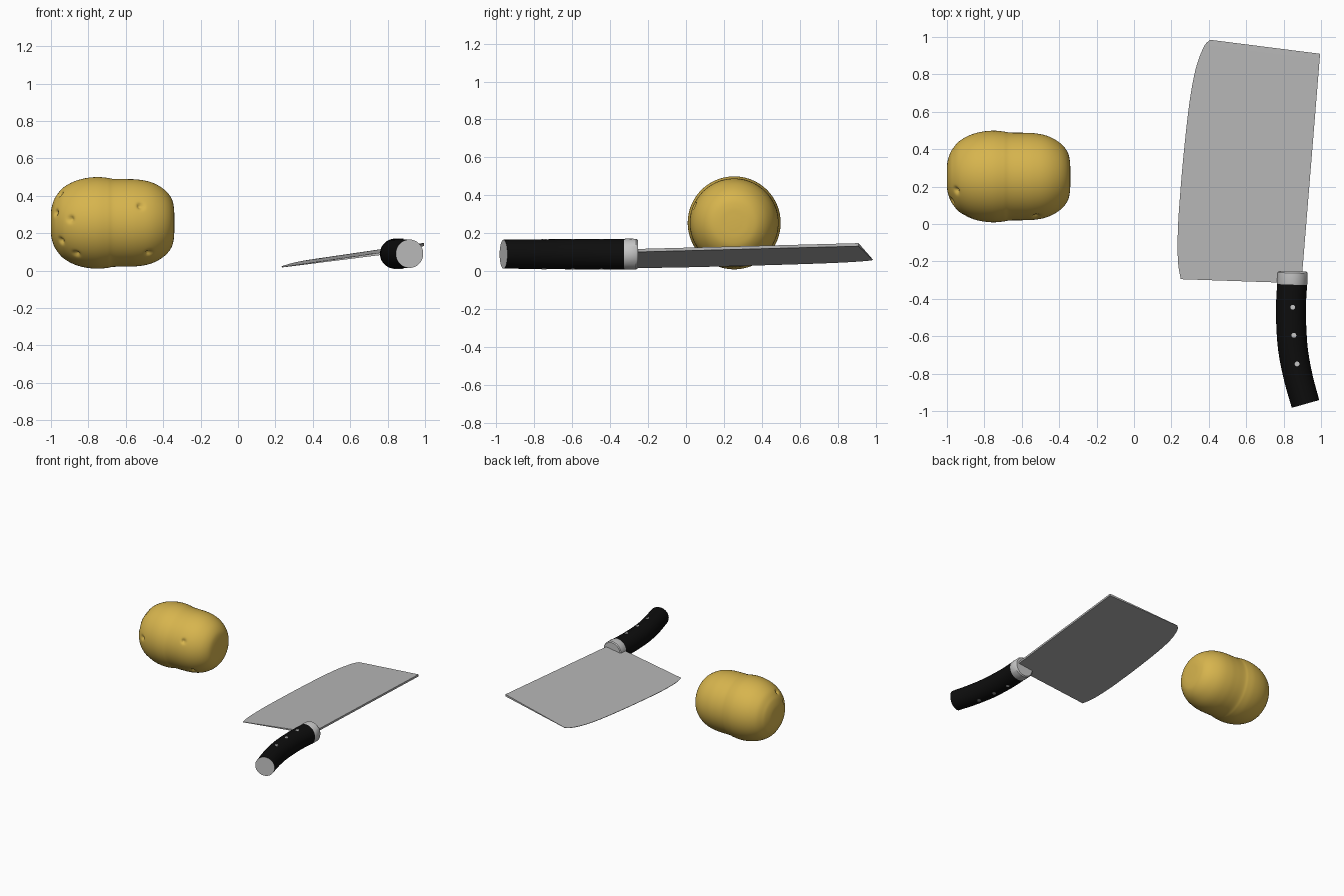
import bpy, bmesh, math
from mathutils import Vector

if "Cube" in bpy.data.objects:
    bpy.data.objects.remove(bpy.data.objects["Cube"])


def material(name, rgb):
    m = bpy.data.materials.new(name)
    m.diffuse_color = (*rgb, 1)
    m.use_nodes = True
    m.node_tree.nodes["Principled BSDF"].inputs["Base Color"].default_value = m.diffuse_color
    return m


SKIN = material("potato skin", (0.68, 0.46, 0.075))
STEEL = material("blade steel", (0.47, 0.47, 0.47))
BRIGHT = material("bright steel", (0.56, 0.56, 0.56))
BLACK = material("black handle", (0.004, 0.004, 0.004))


def finish(name, bm, mats, angle=35):
    bmesh.ops.recalc_face_normals(bm, faces=bm.faces)
    mesh = bpy.data.meshes.new(name)
    bm.to_mesh(mesh)
    bm.free()
    ob = bpy.data.objects.new(name, mesh)
    bpy.context.collection.objects.link(ob)
    for m in mats:
        mesh.materials.append(m)
    bpy.ops.object.select_all(action='DESELECT')
    ob.select_set(True)
    bpy.context.view_layer.objects.active = ob
    bpy.ops.object.shade_smooth_by_angle(angle=math.radians(angle))
    return ob


def smooth_path(pts, steps):
    """Catmull-Rom curve through the points."""
    p = [2 * pts[0] - pts[1]] + pts + [2 * pts[-1] - pts[-2]]
    out = []
    for i in range(1, len(p) - 2):
        a, b, c, d = p[i - 1:i + 3]
        for s in range(steps):
            t = s / steps
            out.append(0.5 * (2 * b + (c - a) * t + (2 * a - 5 * b + 4 * c - d) * t * t
                              + (3 * b - a - 3 * c + d) * t ** 3))
    return out + [pts[-1]]


def loft(bm, rings):
    """Skin closed rings of points and cap both ends; returns the caps."""
    vs = [[bm.verts.new(p) for p in r] for r in rings]
    n = len(rings[0])
    for a, b in zip(vs, vs[1:]):
        for i in range(n):
            bm.faces.new((a[i], a[(i + 1) % n], b[(i + 1) % n], b[i]))
    return bm.faces.new(vs[0]), bm.faces.new(vs[-1])


def tube(name, path, radii, mats, end_material=0, seg=48):
    """Round rod along a path lying in a horizontal plane."""
    rings = []
    for i, p in enumerate(path):
        t = (path[min(i + 1, len(path) - 1)] - path[max(i - 1, 0)]).normalized()
        side, up = t.cross(Vector((0, 0, 1))).normalized(), Vector((0, 0, 1))
        rings.append([p + radii[i] * (math.cos(a) * side + math.sin(a) * up)
                      for a in (2 * math.pi * k / seg for k in range(seg))])
    bm = bmesh.new()
    caps = loft(bm, rings)
    caps[1].material_index = end_material
    return finish(name, bm, mats)


# Potato: lathed around x, slightly pinched in the middle, with small eyes
CY, CZ = 0.254, 0.255
profile = [Vector(p) for p in (
    (-1.0, 0.03), (-0.998, 0.075), (-0.985, 0.12), (-0.968, 0.15), (-0.935, 0.188),
    (-0.88, 0.22), (-0.82, 0.238), (-0.755, 0.245), (-0.70, 0.241), (-0.665, 0.235),
    (-0.60, 0.234), (-0.54, 0.232), (-0.48, 0.222), (-0.43, 0.202), (-0.385, 0.17),
    (-0.355, 0.13), (-0.343, 0.085), (-0.34, 0.03))]
profile = smooth_path(profile, 7)
SEG = 160
eyes = []
for ex, ez in ((-0.975, 0.31), (-0.945, 0.16), (-0.895, 0.275), (-0.865, 0.09),
               (-0.52, 0.345), (-0.475, 0.095), (-0.95, 0.41)):
    r = min(profile, key=lambda p: abs(p.x - ex)).y
    eyes.append(Vector((ex, CY - math.sqrt(max(r * r - (ez - CZ) ** 2, 0)), ez)))
core = Vector((-0.67, CY, CZ))
rings = []
for q in profile:
    ring = []
    for k in range(SEG):
        a = 2 * math.pi * k / SEG
        p = Vector((q.x, CY + q.y * math.cos(a), CZ + q.y * math.sin(a)))
        dent = sum(0.02 * math.exp(-((p - e).length / 0.015) ** 2) for e in eyes)
        ring.append(p + (core - p).normalized() * dent)
    rings.append(ring)
bm = bmesh.new()
loft(bm, rings)
finish("potato", bm, [SKIN], 50)

# Blade: curved cutting edge, leaning sheet that thickens towards the spine
edge = smooth_path([Vector(p) for p in (
    (0.25, -0.295), (0.235, -0.2), (0.235, -0.02), (0.25, 0.2), (0.27, 0.42),
    (0.298, 0.66), (0.33, 0.83), (0.372, 0.945), (0.405, 0.985))], 4)
spine_a, spine_b = Vector((0.895, -0.317)), Vector((0.995, 0.91))
rings = []
for i, e in enumerate(edge):
    s = spine_a.lerp(spine_b, min(1, max(0, (e.y + 0.295) / 1.28)))
    def at(p, off):
        return (p.x, p.y, 0.017 + 0.138 * (p.x - 0.235) + 0.015 * (p.y + 0.3) + off)
    rings.append([at(e, -0.001), at(e, 0.002), at(s, 0.008), at(s, -0.008)])
bm = bmesh.new()
loft(bm, rings)
finish("cleaver_blade", bm, [STEEL], 30)

# Bolster: bevelled collar between blade and handle
collar = [Vector((0.848 + dx, y, 0.09)) for dx, y in
          ((0, -0.254), (0, -0.262), (-0.002, -0.318), (-0.002, -0.328))]
tube("bolster", collar, [0.074, 0.081, 0.082, 0.079], [BRIGHT])

# Handle: bent black grip with a steel end face
grip = smooth_path([Vector((x, y, 0.09)) for x, y in (
    (0.846, -0.315), (0.840, -0.42), (0.840, -0.52), (0.850, -0.67),
    (0.878, -0.82), (0.917, -0.962))], 5)
n = len(grip) - 1
tube("handle", grip, [0.08 - 0.004 * max(0, i / n - 0.5) * 2 for i in range(n + 1)],
     [BLACK, BRIGHT], 1)

# Rivets: pins running up through the grip
for i, (x, y) in enumerate(((0.849, -0.445), (0.855, -0.595), (0.872, -0.748))):
    bm = bmesh.new()
    bmesh.ops.create_cone(bm, cap_ends=True, segments=16, radius1=0.013,
                          radius2=0.013, depth=0.162)
    bmesh.ops.translate(bm, verts=bm.verts, vec=(x, y, 0.09))
    finish(f"rivet_{i + 1}", bm, [BRIGHT])
